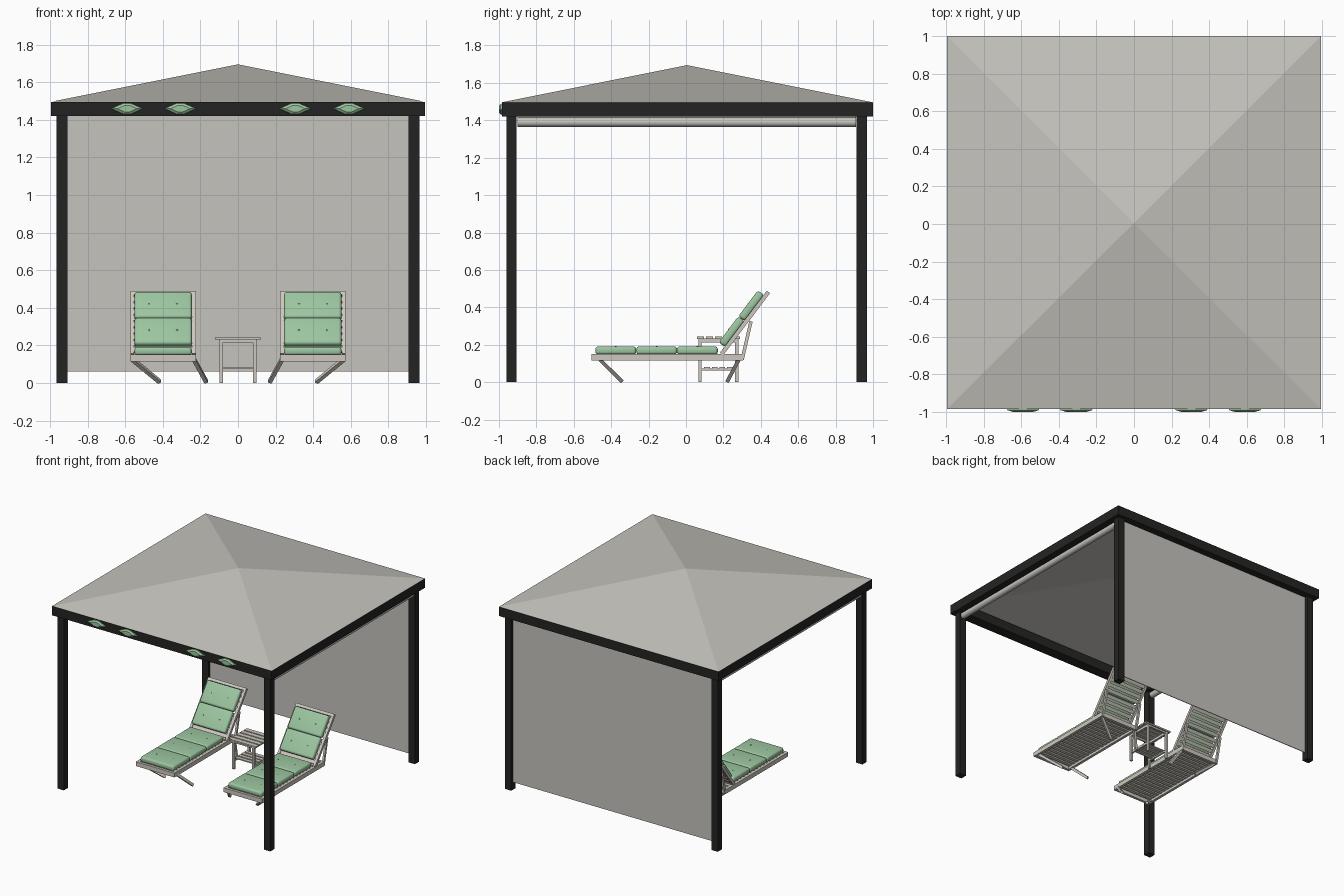
import bpy, bmesh, math
from mathutils import Vector, Matrix

if "Cube" in bpy.data.objects:
    bpy.data.objects.remove(bpy.data.objects["Cube"])


def material(name, srgb):
    m = bpy.data.materials.new(name)
    lin = [((c / 255 + 0.055) / 1.055) ** 2.4 for c in srgb]
    m.diffuse_color = (*lin, 1)
    m.use_nodes = True
    m.node_tree.nodes["Principled BSDF"].inputs["Base Color"].default_value = m.diffuse_color
    return m


BLACK = material("black metal", (36, 36, 35))
CANVAS = material("grey canvas", (198, 196, 189))
FRAME = material("pale wood", (206, 201, 192))
GREEN = material("sage green", (156, 198, 160))
BUTTON = material("dark sage", (88, 120, 92))


def finish(bm, name, mat, smooth=False):
    bmesh.ops.recalc_face_normals(bm, faces=bm.faces)
    me = bpy.data.meshes.new(name)
    bm.to_mesh(me)
    bm.free()
    me.materials.append(mat)
    ob = bpy.data.objects.new(name, me)
    bpy.context.collection.objects.link(ob)
    if smooth:
        bpy.ops.object.select_all(action='DESELECT')
        ob.select_set(True)
        bpy.context.view_layer.objects.active = ob
        bpy.ops.object.shade_smooth_by_angle(angle=math.radians(50))
    return ob


def box(bm, x0, x1, y0, y1, z0, z1):
    m = Matrix.Translation(((x0 + x1) / 2, (y0 + y1) / 2, (z0 + z1) / 2))
    bmesh.ops.create_cube(bm, size=1, matrix=m @ Matrix.Diagonal((abs(x1 - x0), y1 - y0, z1 - z0, 1)))


def frame_matrix(c, ax, ay, az):
    m = Matrix((ax, ay, az)).transposed().to_4x4()
    m.translation = c
    return m


def bar(bm, a, b, w, h):
    """Rectangular bar from a to b, w wide roughly along x."""
    a, b = Vector(a), Vector(b)
    d = (b - a).normalized()
    side = Vector((1, 0, 0)) - d * d.x
    side.normalize()
    m = frame_matrix((a + b) / 2, side, d.cross(side), d)
    bmesh.ops.create_cube(bm, size=1, matrix=m @ Matrix.Diagonal((w, h, (b - a).length, 1)))


def cushion(bm, m, sx, sy, sz):
    t = bmesh.new()
    bmesh.ops.create_cube(t, size=1, matrix=Matrix.Diagonal((sx, sy, sz, 1)))
    bmesh.ops.bevel(t, geom=t.edges[:], offset=0.016, segments=4, profile=0.5, affect='EDGES')
    t.transform(m)
    me = bpy.data.meshes.new("tmp")
    t.to_mesh(me)
    t.free()
    bm.from_mesh(me)
    bpy.data.meshes.remove(me)


# Posts
X, Y0, Y1 = 0.995, -0.985, 1.0
bm = bmesh.new()
for s in (-1, 1):
    for y0, y1 in ((-0.96, -0.905), (0.912, 0.967)):
        box(bm, s * 0.907, s * 0.965, y0, y1, 0, 1.43)
finish(bm, "posts", BLACK)

# Top beams
bm = bmesh.new()
for s in (-1, 1):
    box(bm, s * 0.9, s * X, Y0, Y1, 1.42, 1.495)
box(bm, -0.9, 0.9, Y0, -0.9, 1.42, 1.495)
box(bm, -0.9, 0.9, 0.91, Y1, 1.42, 1.495)
finish(bm, "top_beams", BLACK)

# Hipped canvas roof
bm = bmesh.new()
base = [bm.verts.new(p) for p in ((-X, Y0, 1.496), (X, Y0, 1.496), (X, Y1, 1.496), (-X, Y1, 1.496))]
apex = bm.verts.new((0, 0.005, 1.695))
for i in range(4):
    bm.faces.new((base[i], base[(i + 1) % 4], apex))
finish(bm, "canvas_roof", CANVAS)

# Back curtain
bm = bmesh.new()
box(bm, -0.907, 0.907, 0.936, 0.942, 0.06, 1.425)
finish(bm, "back_curtain", CANVAS)

# Rolled side curtains
bm = bmesh.new()
for s in (-1, 1):
    m = Matrix.Translation((s * 0.936, 0.003, 1.39)) @ Matrix.Rotation(math.pi / 2, 4, 'X')
    bmesh.ops.create_cone(bm, cap_ends=True, segments=16, radius1=0.025, radius2=0.025, depth=1.81, matrix=m)
    box(bm, s * 0.934, s * 0.939, -0.902, 0.908, 1.39, 1.425)
finish(bm, "rolled_side_curtains", CANVAS, True)

# Diamond ornaments on the front beam
bm = bmesh.new()
for cx in (-0.59, -0.307, 0.305, 0.59):
    rings = []
    for k, y in ((1, Y0 + 0.002), (0.95, -0.991), (0.6, -1.0)):
        pts = ((-0.087, 0), (-0.02, -0.03), (0.02, -0.03), (0.087, 0), (0.02, 0.03), (-0.02, 0.03))
        rings.append([bm.verts.new((cx + k * px, y, 1.459 + k * pz)) for px, pz in pts])
    for r, q in zip(rings, rings[1:]):
        for i in range(6):
            bm.faces.new((r[i], r[(i + 1) % 6], q[(i + 1) % 6], q[i]))
    bm.faces.new(rings[-1])
finish(bm, "diamond_ornaments", GREEN)

# Sun loungers, mirrored left and right
U = Vector((0, 0.602, 0.798)).normalized()      # up along the backrest
N = Vector((0, -U.z, U.y))                      # out of the backrest


def lounger(s, label):
    cx = s * 0.398
    foot = Vector((cx, 0.19, 0.15))

    def on_back(dx, t, n=0):
        return foot + Vector((dx, 0, 0)) + U * t + N * n

    # Frame with rails, backrest, struts and splayed legs
    bm = bmesh.new()
    for e in (-1, 1):
        x = cx + e * 0.164
        box(bm, x - 0.011, x + 0.011, -0.505, 0.305, 0.115, 0.15)
        bar(bm, on_back(e * 0.164, 0), on_back(e * 0.164, 0.415), 0.02, 0.022)
        bar(bm, (x, 0.3, 0.12), on_back(e * 0.164, 0.235, -0.02), 0.016, 0.018)
        shift = 0.065 if e == -s else 0.145
        for y_top, y_foot in ((-0.465, -0.345), (0.285, 0.222)):
            bar(bm, (x, y_top, 0.125), (x - s * shift, y_foot, 0.006), 0.02, 0.02)
    for y in (-0.494, 0.294):
        box(bm, cx - 0.164, cx + 0.164, y - 0.011, y + 0.011, 0.115, 0.15)
    bar_ends = (on_back(-0.164, 0.405), on_back(0.164, 0.405))
    m = frame_matrix((bar_ends[0] + bar_ends[1]) / 2, Vector((1, 0, 0)), U, N)
    bmesh.ops.create_cube(bm, size=1, matrix=m @ Matrix.Diagonal((0.34, 0.022, 0.02, 1)))
    finish(bm, label + "_lounger_frame", FRAME)

    # Slats under the cushions
    bm = bmesh.new()
    for i in range(18):
        y = -0.458 + i * 0.042
        box(bm, cx - 0.156, cx + 0.156, y - 0.014, y + 0.014, 0.134, 0.147)
    for i in range(9):
        m = frame_matrix(on_back(0, 0.03 + i * 0.042), Vector((1, 0, 0)), U, N)
        bmesh.ops.create_cube(bm, size=1, matrix=m @ Matrix.Diagonal((0.312, 0.028, 0.012, 1)))
    finish(bm, label + "_lounger_slats", FRAME)

    # Cushions and their buttons
    bm, bb = bmesh.new(), bmesh.new()
    spots = [(Matrix.Translation((cx, -0.375 + i * 0.218, 0.169)), 0.218) for i in range(3)]
    spots += [(frame_matrix(on_back(0, 0.128 + i * 0.174, 0.028), Vector((1, 0, 0)), U, N), 0.174) for i in range(2)]
    for m, length in spots:
        cushion(bm, m, 0.305, length, 0.044)
        for e in (-1, 1):
            p = m @ Matrix.Translation((e * 0.075, 0, 0.021)) @ Matrix.Diagonal((1, 1, 0.35, 1))
            bmesh.ops.create_uvsphere(bb, u_segments=10, v_segments=6, radius=0.007, matrix=p)
    finish(bm, label + "_lounger_cushions", GREEN, True)
    finish(bb, label + "_cushion_buttons", BUTTON, True)


lounger(-1, "left")
lounger(1, "right")

# Slatted side table with a lower shelf
bm = bmesh.new()
for x in (-0.09, 0.09):
    for y in (0.075, 0.272):
        box(bm, x - 0.009, x + 0.009, y - 0.009, y + 0.009, 0, 0.232)
    box(bm, x - 0.008, x + 0.008, 0.075, 0.272, 0.212, 0.232)
    box(bm, x - 0.007, x + 0.007, 0.075, 0.272, 0.062, 0.074)
for y in (0.075, 0.272):
    box(bm, -0.09, 0.09, y - 0.007, y + 0.007, 0.216, 0.23)
for i in range(5):
    y = 0.077 + i * 0.048
    box(bm, -0.122, 0.122, y - 0.019, y + 0.019, 0.231, 0.243)
for i in range(4):
    y = 0.112 + i * 0.041
    box(bm, -0.097, 0.097, y - 0.015, y + 0.015, 0.073, 0.082)
finish(bm, "side_table", FRAME)
